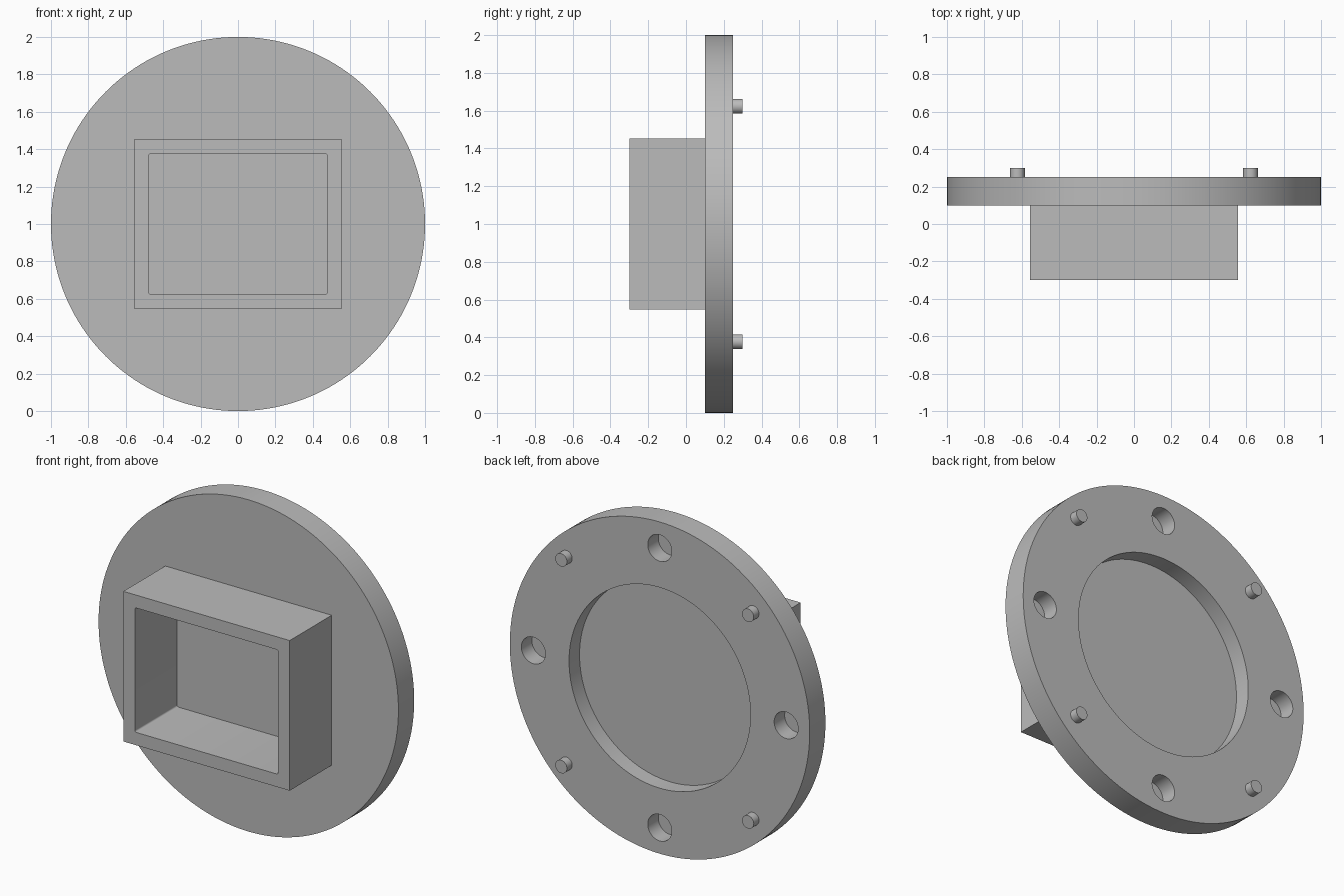
import bpy
import math
from mathutils import Matrix

if "Cube" in bpy.data.objects:
    bpy.data.objects.remove(bpy.data.objects["Cube"], do_unlink=True)

MID = 1.0                      # height of the flange axis
FRONT, BACK = 0.10, 0.25       # flange faces along y

grey = bpy.data.materials.new("plain grey")
grey.use_nodes = True
grey.diffuse_color = (0.5, 0.5, 0.5, 1)
grey.node_tree.nodes["Principled BSDF"].inputs["Base Color"].default_value = (0.5, 0.5, 0.5, 1)


def finish(ob, name):
    ob.name = name
    ob.data.materials.clear()
    ob.data.materials.append(grey)
    return ob


def disc(name, radius, y0, y1, x=0, z=MID, sides=64):
    """Cylinder lying along y."""
    bpy.ops.mesh.primitive_cylinder_add(vertices=sides, radius=radius, depth=y1 - y0)
    ob = bpy.context.object
    ob.data.transform(Matrix.Translation((x, (y0 + y1) / 2, z)) @ Matrix.Rotation(math.pi / 2, 4, 'X'))
    return finish(ob, name)


def block(name, width, height, y0, y1):
    bpy.ops.mesh.primitive_cube_add(size=1)
    ob = bpy.context.object
    ob.data.transform(Matrix.Translation((0, (y0 + y1) / 2, MID)) @ Matrix.Diagonal((width, y1 - y0, height, 1)))
    return finish(ob, name)


def apply(ob, mod):
    bpy.context.view_layer.objects.active = ob
    bpy.ops.object.modifier_apply(modifier=mod.name)


def cut(ob, cutter):
    mod = ob.modifiers.new("cut", 'BOOLEAN')
    mod.operation, mod.solver, mod.object = 'DIFFERENCE', 'EXACT', cutter
    apply(ob, mod)
    bpy.data.objects.remove(cutter, do_unlink=True)


def smooth(ob):
    bpy.ops.object.select_all(action='DESELECT')
    ob.select_set(True)
    bpy.context.view_layer.objects.active = ob
    bpy.ops.object.shade_smooth_by_angle(angle=math.radians(30))


# Round flange with a shallow back recess and four blind bolt holes
flange = disc("flange", 1.0, FRONT, BACK, sides=160)
cut(flange, disc("recess_cutter", 0.605, BACK - 0.10, BACK + 0.1, sides=128))
for i in range(4):
    a = i * math.pi / 2
    cut(flange, disc("hole_cutter", 0.08, BACK - 0.10, BACK + 0.1,
                     0.843 * math.cos(a), MID + 0.843 * math.sin(a), 48))
smooth(flange)

# Rectangular collar on the front, with a slightly rounded opening
collar = block("collar", 1.11, 0.905, -0.30, FRONT)
opening = block("opening_cutter", 0.955, 0.75, -0.5, FRONT + 0.2)
bevel = opening.modifiers.new("corners", 'BEVEL')
bevel.width, bevel.segments = 0.01, 4
apply(opening, bevel)
cut(collar, opening)
smooth(collar)

# Four locating pins on the back
for side, sx in (("left", 1), ("right", -1)):
    for level, sz in (("upper", 1), ("lower", -1)):
        smooth(disc(f"{level}_{side}_pin", 0.039, BACK - 0.01, 0.30,
                    0.623 * sx, MID + 0.623 * sz, 40))
